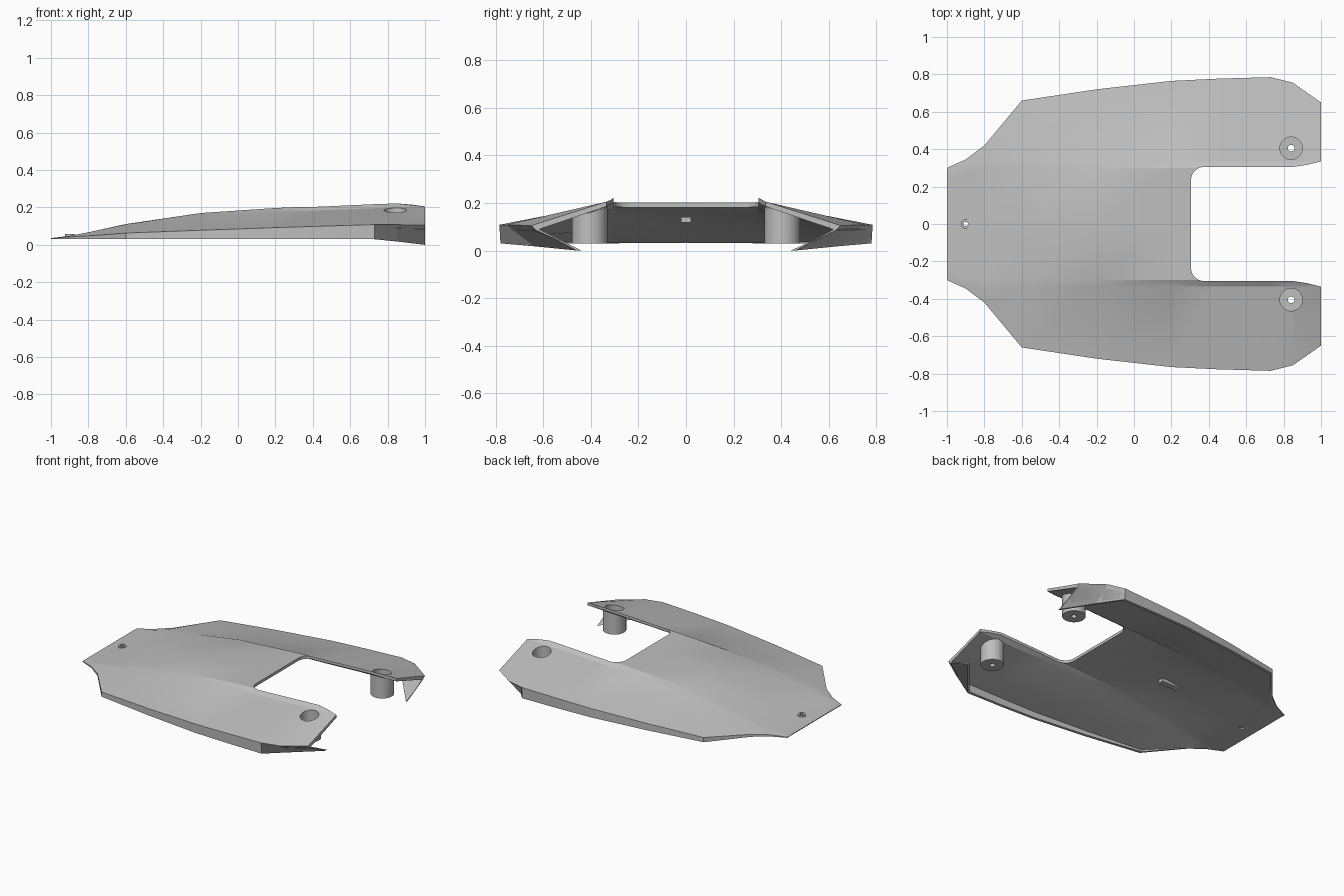
import bpy, bmesh, math

if "Cube" in bpy.data.objects:
    bpy.data.objects.remove(bpy.data.objects["Cube"], do_unlink=True)

# One plain grey for the whole piece
GREY = (0.52, 0.52, 0.52, 1)
mat = bpy.data.materials.new("light_grey")
mat.use_nodes = True
mat.diffuse_color = GREY
bsdf = next(n for n in mat.node_tree.nodes if n.type == 'BSDF_PRINCIPLED')
bsdf.inputs["Base Color"].default_value = GREY


def make_object(name, bm):
    bmesh.ops.recalc_face_normals(bm, faces=bm.faces)
    mesh = bpy.data.meshes.new(name)
    bm.to_mesh(mesh)
    bm.free()
    mesh.materials.append(mat)
    obj = bpy.data.objects.new(name, mesh)
    bpy.context.collection.objects.link(obj)
    return obj


def prism(name, outline, low, high):
    bm = bmesh.new()
    face = bm.faces.new([bm.verts.new((x, y, low)) for x, y in outline])
    new = bmesh.ops.extrude_face_region(bm, geom=[face])["geom"]
    moved = [v for v in new if isinstance(v, bmesh.types.BMVert)]
    bmesh.ops.translate(bm, verts=moved, vec=(0, 0, high - low))
    return make_object(name, bm)


def circle(cx, cy, radius, count=40):
    turns = [2 * math.pi * i / count for i in range(count)]
    return [(cx + radius * math.cos(a), cy + radius * math.sin(a)) for a in turns]


def lathe(name, cx, cy, profile, top):
    """Closed ring profile; a height of None follows the sloping top."""
    bm = bmesh.new()
    rings = [[bm.verts.new((x, y, top(y) if z is None else z))
              for x, y in circle(cx, cy, r)] for r, z in profile]
    for a, b in zip(rings, rings[1:] + rings[:1]):
        for i in range(len(a)):
            j = (i + 1) % len(a)
            bm.faces.new((a[i], a[j], b[j], b[i]))
    return make_object(name, bm)


def smooth(obj):
    bpy.ops.object.select_all(action='DESELECT')
    obj.select_set(True)
    bpy.context.view_layer.objects.active = obj
    bpy.ops.object.shade_smooth_by_angle(angle=math.radians(20))


# Stations: x, half width, rim height, deck height, step, skirt half width, skirt bottom
STATIONS = [
    (-1.0, .30, .035, .036, 0, .30, .03),
    (-.9, .345, .042, .048, 0, .345, .03),
    (-.8, .42, .048, .067, 0, .42, .03),
    (-.6, .66, .063, .111, .003, .66, .03),
    (-.2, .72, .078, .17, .013, .72, .03),
    (.2, .765, .092, .197, .02, .765, .03),
    (.45, .777, .1, .208, .023, .775, .03),
    (.73, .785, .108, .221, .025, .78, .03),
    (.85, .755, .108, .225, .025, .64, .018),
    (1.0, .65, .105, .225, .02, .46, 0),
]
WALL = .02


def section(width, rim, deck, step, skirt, bottom):
    y1, y2 = min(.3, width - .06), min(.335, width - .04)
    half = [(0, deck), (y1, deck), (y2, deck - step), (width, rim), (skirt, bottom)]
    inner = [(y, max(z - WALL, .031)) for y, z in half[:3]]
    inner += [(width - WALL, max(rim - WALL, .031)), (skirt - WALL, bottom)]

    def full(points):
        return [(-y, z) for y, z in reversed(points[1:])] + points
    return full(half) + full(inner)[::-1]


# Hollow shell lofted from nose to tail
bm = bmesh.new()
rings = [[bm.verts.new((x, y, z)) for y, z in section(*rest)] for x, *rest in STATIONS]
n = len(rings[0])
for a, b in zip(rings, rings[1:]):
    for i in range(n):
        j = (i + 1) % n
        bm.faces.new((a[i], a[j], b[j], b[i]))
for ring in (rings[0], rings[-1]):
    for i in range(n // 2 - 1):
        bm.faces.new((ring[i], ring[i + 1], ring[n - 2 - i], ring[n - 1 - i]))
shell = make_object("shell", bm)

# Rounded cutout at the tail, then screw openings through both arms
CUT, SIDE, R = .305, .305, .07
arc = [(CUT + R - R * math.cos(a), SIDE - R + R * math.sin(a))
       for a in (math.pi / 2 * i / 8 for i in range(9))]
edge = arc + [(.85, SIDE), (.93, .317), (1.0, .335), (1.1, .36)]
cutters = [prism("cutout_cutter", edge + [(x, -y) for x, y in reversed(edge)], -.2, .5)]
POST_X, POST_Y = .84, .405
for side in (-1, 1):
    cutters.append(prism("opening_cutter", circle(POST_X, side * POST_Y, .06), .08, .5))
cutters.append(prism("nose_cutter", circle(-.9, 0, .018), -.1, .3))

bpy.context.view_layer.objects.active = shell
for cutter in cutters:
    cutter.hide_render = True
    mod = shell.modifiers.new("cut", 'BOOLEAN')
    mod.operation = 'DIFFERENCE'
    mod.solver = 'EXACT'
    mod.object = cutter
    bpy.ops.object.modifier_apply(modifier=mod.name)
for cutter in cutters:
    bpy.data.objects.remove(cutter, do_unlink=True)
smooth(shell)


# Hollow screw posts whose tops follow the arm slope
def arm_slope(y):
    return .196 - .22 * (abs(y) - .335)


POST = [(.075, None), (.075, .03), (.018, .03), (.018, .05), (.06, .05), (.06, None)]
for side, label in ((1, "left"), (-1, "right")):
    smooth(lathe(label + "_screw_post", POST_X, side * POST_Y, POST, arm_slope))

# Small nose boss with a hole
smooth(lathe("nose_boss", -.9, 0, [(.026, .031), (.026, .058), (.012, .058), (.012, .031)],
             arm_slope))

# Tab under the deck
prism("deck_tab", [(-.38, -.02), (-.22, -.02), (-.22, .02), (-.38, .02)], .118, .14)
